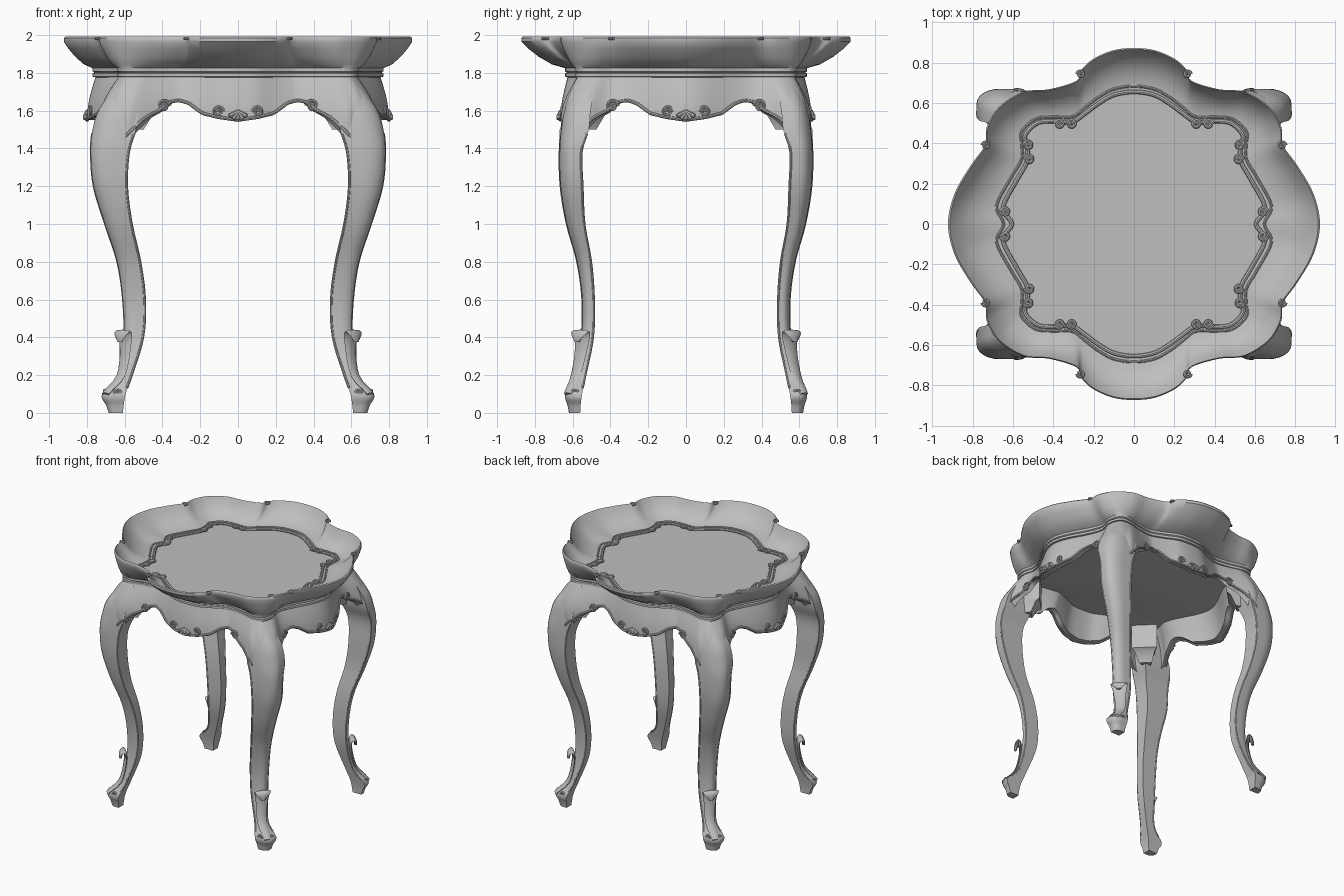
import bpy, bmesh
from math import sin, cos, pi, radians
from mathutils import Vector

if "Cube" in bpy.data.objects:
    bpy.data.objects.remove(bpy.data.objects["Cube"], do_unlink=True)

GREY = (0.52, 0.52, 0.52, 1)
mat = bpy.data.materials.new("plain_grey")
mat.use_nodes = True
mat.diffuse_color = GREY
mat.node_tree.nodes["Principled BSDF"].inputs["Base Color"].default_value = GREY


def finish(ob, angle=40):
    ob.data.materials.clear()
    ob.data.materials.append(mat)
    bpy.ops.object.select_all(action='DESELECT')
    ob.select_set(True)
    bpy.context.view_layer.objects.active = ob
    bpy.ops.object.shade_smooth_by_angle(angle=radians(angle))
    return ob


def loft(name, rings, caps=True, wrap=False, angle=40):
    """Skin a list of closed rings that all have the same point count."""
    bm = bmesh.new()
    vs = [[bm.verts.new(p) for p in r] for r in rings]
    pairs = list(zip(vs, vs[1:])) + ([(vs[-1], vs[0])] if wrap else [])
    n = len(rings[0])
    for a, b in pairs:
        for i in range(n):
            j = (i + 1) % n
            bm.faces.new((a[i], a[j], b[j], b[i]))
    if caps:
        bm.faces.new(vs[0])
        bm.faces.new(vs[-1])
    bmesh.ops.recalc_face_normals(bm, faces=bm.faces)
    me = bpy.data.meshes.new(name)
    bm.to_mesh(me)
    bm.free()
    ob = bpy.data.objects.new(name, me)
    bpy.context.collection.objects.link(ob)
    return finish(ob, angle)


def tubes(name, paths, radius, closed=False):
    """Round beads along one or more paths, joined in one mesh."""
    cu = bpy.data.curves.new(name, 'CURVE')
    cu.dimensions = '3D'
    cu.bevel_depth = radius
    cu.bevel_resolution = 2
    cu.use_fill_caps = True
    for path in paths:
        sp = cu.splines.new('POLY')
        sp.points.add(len(path) - 1)
        for pt, co in zip(sp.points, path):
            pt.co = (*co, 1)
        sp.use_cyclic_u = closed
    ob = bpy.data.objects.new(name, cu)
    bpy.context.collection.objects.link(ob)
    bpy.ops.object.select_all(action='DESELECT')
    ob.select_set(True)
    bpy.context.view_layer.objects.active = ob
    bpy.ops.object.convert(target='MESH')
    return finish(bpy.context.view_layer.objects.active)


def smooth_path(pts, closed, steps=5):
    """Catmull-Rom through points of any dimension."""
    n, out = len(pts), []
    pick = (lambda k: pts[k % n]) if closed else (lambda k: pts[min(max(k, 0), n - 1)])
    for i in range(n if closed else n - 1):
        for s in range(steps):
            t = s / steps
            out.append(tuple(
                b + 0.5 * t * (c - a + t * (2*a - 5*b + 4*c - d + t * (3*(b - c) + d - a)))
                for a, b, c, d in zip(pick(i - 1), pick(i), pick(i + 1), pick(i + 2))))
    return out if closed else out + [pts[-1]]


def outline(quarter):
    """Mirror a quarter outline (from the y axis to the x axis) into a full loop."""
    half = quarter + [(x, -y) for x, y in quarter[-2::-1]]
    return smooth_path(half + [(-x, y) for x, y in half[-2:0:-1]], True)


def lift(loop, z, k=1.0):
    return [(x * k, y * k, z) for x, y in loop]


def blend(a, b, f, z):
    return [(p[0] + (q[0] - p[0]) * f, p[1] + (q[1] - p[1]) * f, z) for p, q in zip(a, b)]


def spiral(centre, u, v, r, turns=1.5, n=20):
    return [tuple(centre + (u * cos(a) + v * sin(a)) * r * (1 - 0.75 * i / n))
            for i in range(n + 1) for a in [2 * pi * turns * i / n]]


def table(rows, x):
    for (a, p), (b, q) in zip(rows, rows[1:]):
        if x <= b:
            return p + (q - p) * (x - a) / (b - a)
    return rows[-1][1]


rim = outline([(0, .872), (.1, .862), (.2, .82), (.26, .765), (.285, .71), (.42, .668), (.55, .655),
               (.67, .58), (.73, .48), (.74, .39), (.81, .29), (.89, .15), (.922, 0)])
belt = outline([(0, .64), (.1, .63), (.19, .59), (.26, .56), (.32, .545), (.43, .56), (.53, .585),
                (.61, .57), (.64, .48), (.62, .38), (.66, .27), (.74, .12), (.77, 0)])
inner = outline([(0, .655), (.1, .64), (.18, .595), (.24, .55), (.31, .505), (.4, .51), (.48, .5),
                 (.54, .44), (.53, .38), (.53, .31), (.58, .22), (.65, .08), (.605, 0)])

# Scalloped tray: beaded belt, bowl outside, lip, bowl inside, flat sunk floor
rings = [lift(belt, 1.775, .97), lift(belt, 1.78), lift(belt, 1.797), lift(belt, 1.802, .985),
         lift(belt, 1.808), lift(belt, 1.825)]
rings += [blend(belt, rim, f, z) for f, z in
          [(.3, 1.845), (.6, 1.885), (.85, 1.93), (1, 1.965), (1, 1.985)]]
rings += [blend(inner, rim, f, z) for f, z in
          [(.97, 1.992), (.92, 1.975), (.8, 1.935), (.6, 1.895), (.35, 1.868), (.12, 1.858), (0, 1.856)]]
loft("tray", rings + [lift(inner, 1.848, .999)])

# Raised moulding around the floor, with paired scrolls
tubes("floor_moulding", [lift(inner, 1.855)], .011, True)
tubes("floor_moulding_outer", [blend(inner, rim, .13, 1.859)], .007, True)
curls, lip_curls = [], []
for sx in (-1, 1):
    for sy in (-1, 1):
        for x, y in [(.31, .495), (.37, .495), (.525, .39), (.52, .32), (.64, .06)]:
            curls.append(spiral(Vector((sx * x, sy * y, 1.863)), Vector((sx, 0, 0)), Vector((0, sy, 0)), .022))
        for x, y in [(.265, .742), (.735, .39)]:
            lip_curls.append(spiral(Vector((sx * x, sy * y, 1.982)), Vector((sx, 0, 0)), Vector((0, sy, 0)), .018))
tubes("floor_scrolls", curls, .009)
tubes("lip_scrolls", lip_curls, .008)

# Serpentine apron bulging outward, widest where it runs into the legs
EDGE = [(0, 1.55), (.1, 1.565), (.18, 1.585), (.25, 1.64), (.3, 1.655), (.34, 1.645),
        (.38, 1.6), (.43, 1.565), (.47, 1.52), (.53, 1.46)]
FLARE = [(0, .065), (.15, .07), (.3, .1), (.38, .14), (.45, .175), (.5, .175), (.56, .135)]


def apron_point(p, z, k=.975):
    t = min(max((1.79 - z) / .24, 0), 1)
    k *= 1 + table(FLARE, min(abs(p[0]), abs(p[1]))) * sin(t * pi / 2)
    return (p[0] * k, p[1] * k, z)


def apron_ring(f, k=.975):
    return [apron_point(p, 1.79 + (table(EDGE, min(abs(p[0]), abs(p[1]))) - 1.79) * f, k) for p in belt]


steps = [i / 8 for i in range(9)]
loft("apron", [apron_ring(f) for f in steps] + [apron_ring(f, .91) for f in reversed(steps)],
     caps=False, wrap=True)
tubes("apron_edge_bead", [apron_ring(1, .974)], .009, True)

# Scrolls and a small fan on each of the four apron faces
scrolls, fans = [], []
UP = Vector((0, 0, 1))
for axis in (0, 1):
    for side in (-1, 1):
        face = [p for p in belt if p[1 - axis] * side > 0 and abs(p[axis]) < .5
                and abs(p[1 - axis]) > abs(p[axis])]
        out = Vector((0, 0, 0))
        out[1 - axis] = side
        for hand in (-1, 1):
            along = Vector((0, 0, 0))
            along[axis] = hand
            for s, z, r in [(.1, 1.595, .028), (.36, 1.625, .032)]:
                p = min(face, key=lambda q: abs(q[axis] - hand * s))
                scrolls.append(spiral(Vector(apron_point(p, z)) + out * .002, -along, UP, r))
        p = min(face, key=lambda q: abs(q[axis]))
        along = Vector((0, 0, 0))
        along[axis] = 1
        for i in range(-2, 3):
            a = i * .5
            base = Vector(apron_point(p, 1.595))
            tip = base + (along * sin(a) * 1.2 - UP * cos(a)) * .045 + out * .012
            fans.append([tuple(base), tuple(tip)])
tubes("apron_scrolls", scrolls, .008)
tubes("apron_fans", fans, .012)

# Cabriole legs: height, then inner and outer limits in x and y
LEG = smooth_path([
    (0, .61, .685, .56, .62), (.04, .605, .698, .558, .627), (.1, .595, .72, .55, .64),
    (.2, .56, .635, .53, .595), (.4, .5, .605, .49, .555), (.6, .49, .61, .485, .55),
    (.8, .515, .64, .5, .577), (1, .56, .705, .535, .632), (1.2, .585, .765, .545, .665),
    (1.38, .575, .78, .55, .67), (1.5, .54, .77, .515, .662), (1.6, .525, .74, .505, .645),
    (1.7, .515, .675, .485, .61), (1.79, .5, .61, .46, .57)], False)
SECTION = [(0, 0), (1, 0)] + [(.42 + .58 * cos(a), .42 + .58 * sin(a))
                              for a in [i * pi / 12 for i in range(7)]] + [(0, 1)]
POST = [(.42, .53), (.55, .4), (.61, .5), (.53, .56)]
LEAF = smooth_path([(.1, -.004, .028), (.2, 0, .035), (.3, .003, .04), (.38, .008, .05), (.42, .018, .06),
                    (.43, .032, .06), (.41, .046, .045), (.375, .046, .015)], False, 3)
beads, toes = [], []
for sx, xname in ((-1, "right"), (1, "left")):
    for sy, yname in ((-1, "front"), (1, "back")):
        loft(f"{yname}_{xname}_leg",
             [[(sx * (a + (b - a) * u), sy * (c + (d - c) * v), z) for u, v in SECTION]
              for z, a, b, c, d in LEG], angle=50)
        # Angled corner post behind the apron, stepping down onto the leg
        loft(f"{yname}_{xname}_corner_post",
             [[(sx * (.58 + (x - .58) * k), sy * (.55 + (y - .55) * k), z) for x, y in POST]
              for z, k in [(1.5, .5), (1.575, .8), (1.59, 1), (1.79, 1)]])
        shin = [row for row in LEG if .12 < row[0] < 1.5]
        beads.append([(sx * (a + .004), sy * (d - .003), z) for z, a, b, c, d in shin])
        beads.append([(sx * (b - .003), sy * (c + .004), z) for z, a, b, c, d in shin])
        # Curled leaf on the outer corner of the ankle
        diag, across = Vector((.75 * sx, .66 * sy, 0)), Vector((.66 * sx, -.75 * sy, 0))
        spine = []
        for z, off, w in LEAF:
            x = table([(r[0], r[2]) for r in LEG], z) - .016
            y = table([(r[0], r[4]) for r in LEG], z) - .012
            spine.append((Vector((sx * x, sy * y, z)) + diag * off, w))
        leaf = []
        for i, (c, w) in enumerate(spine):
            tan = spine[min(i + 1, len(spine) - 1)][0] - spine[max(i - 1, 0)][0]
            nrm = across.cross(tan).normalized()
            leaf.append([tuple(c + across * w * cos(a) + nrm * .011 * sin(a))
                         for a in [j * pi / 4 for j in range(8)]])
        loft(f"{yname}_{xname}_leaf", leaf, angle=60)
        toes.append(spiral(Vector((sx * .64, sy * .632, .1)), Vector((-sx, 0, 0)), UP, .022))
        toes.append(spiral(Vector((sx * .706, sy * .59, .1)), Vector((0, -sy, 0)), UP, .022))
tubes("leg_edge_beads", beads, .007)
tubes("toe_scrolls", toes, .008)
